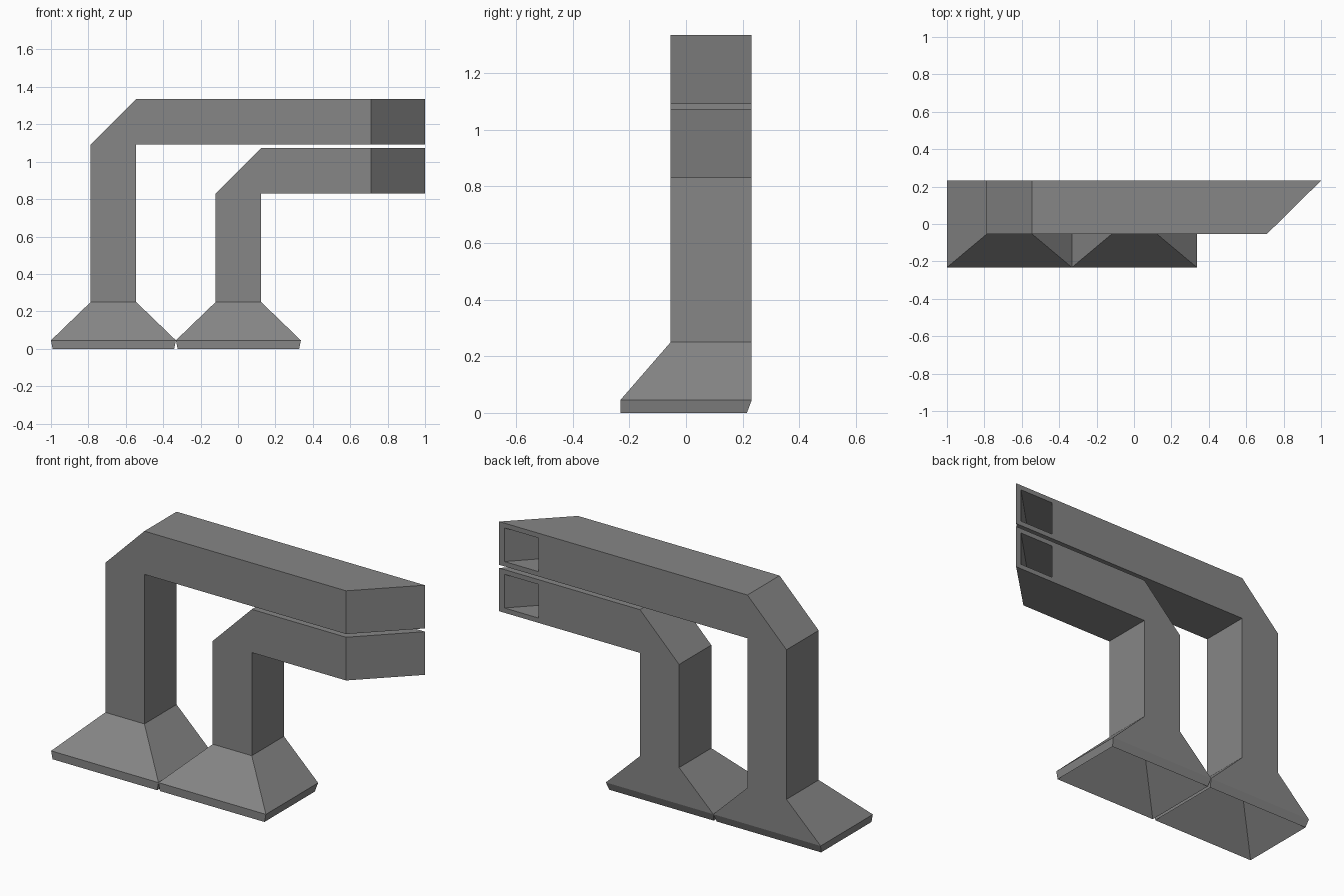
import bpy, bmesh

if "Cube" in bpy.data.objects:
    bpy.data.objects.remove(bpy.data.objects["Cube"])

W = 0.1215               # half width of the duct section
F, B = -0.054, 0.232     # front and back planes
T = 0.027                # wall thickness
E = 0.415 * T            # wall offset along a 45 degree chamfer

# dark grey sheet metal
metal = bpy.data.materials.new("dark_grey")
metal.diffuse_color = (0.24, 0.24, 0.24, 1)
metal.use_nodes = True
metal.node_tree.nodes["Principled BSDF"].inputs["Base Color"].default_value = metal.diffuse_color


def flat_ring(x0, x1, y0, y1, z):
    """Horizontal section: outer-front, outer-back, inner-back, inner-front."""
    return [(x0, y0, z), (x0, y1, z), (x1, y1, z), (x1, y0, z)]


def duct(name, cx, top):
    l, r, zi = cx - W, cx + W, top - 2 * W
    # outer skin: flared foot, riser, chamfered elbow, side outlet
    outer = [
        flat_ring(cx - 0.325, cx + 0.325, -B, B - 0.017, 0),
        flat_ring(cx - 0.334, cx + 0.334, -B, B, 0.045),
        flat_ring(l, r, F, B, 0.25),
        flat_ring(l, r, F, B, zi),
        [(r, F, top), (r, B, top), (r, B, zi), (r, F, zi)],
        [(0.71, F, top), (0.71, B, top), (0.71, B, zi), (0.71, F, zi)],
        [(1, B, top), (0.71, B, top), (0.71, B, zi), (1, B, zi)],
    ]
    # hollow inside, from the outlet back down to the open foot
    f, b, t, i = F + T, B - T, top - T, zi + T
    inner = [
        [(0.967, B, t), (0.755, B, t), (0.755, B, i), (0.967, B, i)],
        [(0.71, f, t), (0.71, b, t), (0.71, b, i), (0.71, f, i)],
        [(r + E, f, t), (r + E, b, t), (r - T, b, i), (r - T, f, i)],
        [(l + T, f, zi - E), (l + T, b, zi - E), (r - T, b, i), (r - T, f, i)],
        flat_ring(l + T, r - T, f, b, 0.25),
    ]
    bm = bmesh.new()
    cache = {}

    def vert(p):
        key = tuple(round(c, 5) for c in p)
        if key not in cache:
            cache[key] = bm.verts.new(p)
        return cache[key]

    # bridge the sections into one closed shell
    rings = [[vert(p) for p in ring] for ring in outer + inner]
    for a, c in zip(rings, rings[1:] + rings[:1]):
        for k in range(4):
            n = (k + 1) % 4
            vs = list(dict.fromkeys([a[k], a[n], c[n], c[k]]))
            if len(vs) > 2:
                bm.faces.new(vs)
    bmesh.ops.recalc_face_normals(bm, faces=bm.faces[:])
    me = bpy.data.meshes.new(name)
    bm.to_mesh(me)
    bm.free()
    me.materials.append(metal)
    bpy.context.collection.objects.link(bpy.data.objects.new(name, me))


# tall duct and the short duct nested beneath it
duct("tall_duct", -0.666, 1.334)
duct("short_duct", 0.002, 1.073)
